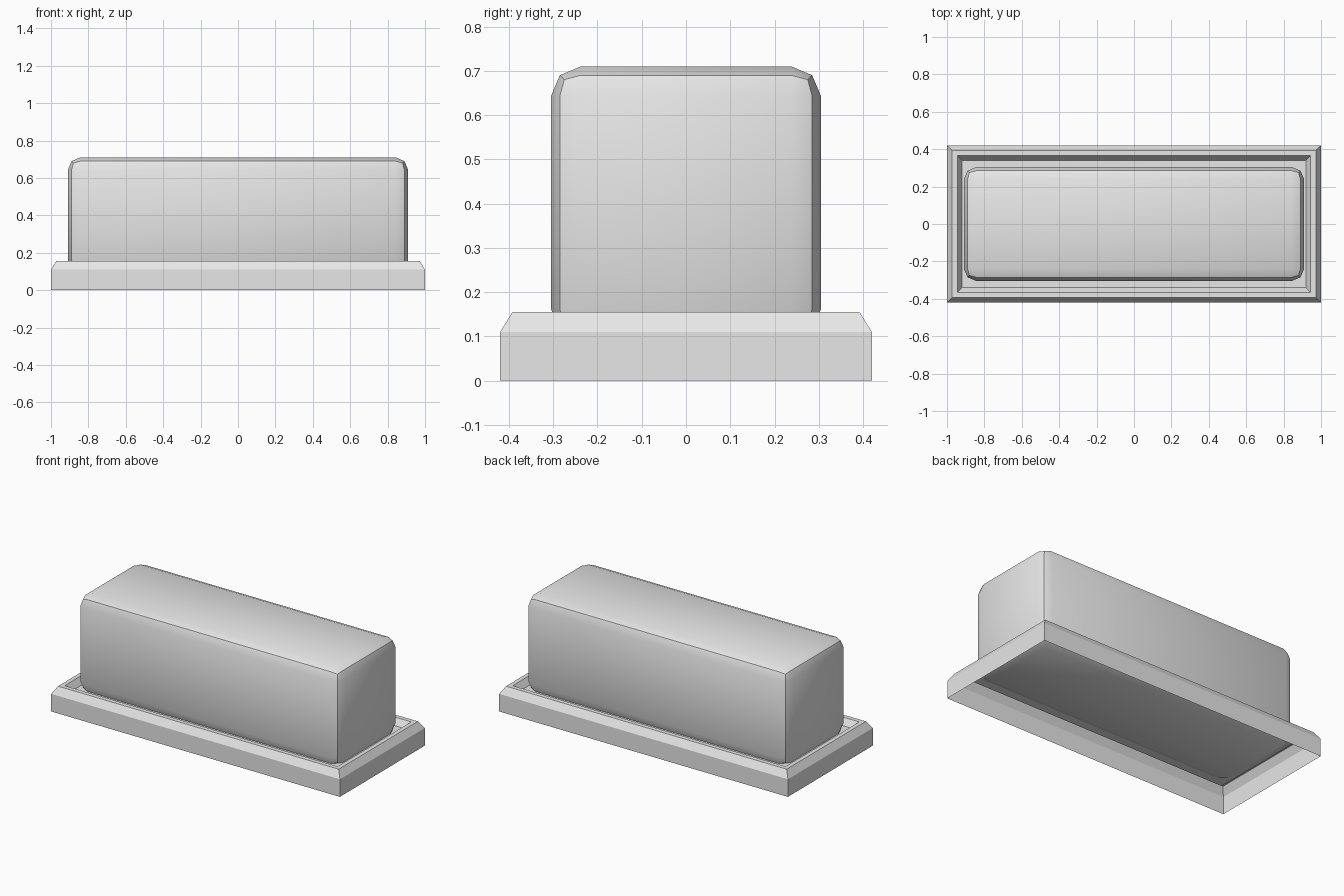
import bpy, bmesh, math
from mathutils import Vector

cube = bpy.data.objects.get("Cube")
if cube:
    bpy.data.objects.remove(cube, do_unlink=True)

# One pale grey for the whole dish
grey = bpy.data.materials.new("pale_grey")
grey.use_nodes = True
grey.diffuse_color = (0.8, 0.8, 0.8, 1)
grey.node_tree.nodes["Principled BSDF"].inputs["Base Color"].default_value = (0.8, 0.8, 0.8, 1)


def finish(name, bm):
    """Turn the bmesh into a named object, smooth except at sharp edges."""
    mesh = bpy.data.meshes.new(name)
    bm.to_mesh(mesh)
    bm.free()
    mesh.materials.append(grey)
    obj = bpy.data.objects.new(name, mesh)
    bpy.context.collection.objects.link(obj)
    bpy.ops.object.select_all(action='DESELECT')
    obj.select_set(True)
    bpy.context.view_layer.objects.active = obj
    bpy.ops.object.shade_smooth_by_angle(angle=math.radians(30))
    return obj


# Tray: thin sheet with an open underside, raised rim and sunken floor
bm = bmesh.new()
profile = [(0, 0), (0, 0.11), (0.028, 0.155), (0.055, 0.155), (0.08, 0.115)]
rings = []
for inset, z in profile:
    x, y = 1 - inset, 0.42 - inset
    rings.append([bm.verts.new((sx * x, sy * y, z))
                  for sx, sy in ((-1, -1), (1, -1), (1, 1), (-1, 1))])
for low, high in zip(rings, rings[1:]):
    for i in range(4):
        j = (i + 1) % 4
        bm.faces.new((low[i], low[j], high[j], high[i]))
bm.faces.new(rings[-1])
finish("tray", bm)

# Lid: box whose flat faces slope gently inward to softened edges and corners
half = Vector((0.91, 0.305, 0.3075))
centre = Vector((0, 0, 0.4025))
bm = bmesh.new()
bmesh.ops.create_cube(bm, size=2)
bmesh.ops.subdivide_edges(bm, edges=bm.edges[:], cuts=2, use_grid_fill=True)
pull_in = {1: 0, 2: 0.02, 3: 0.03}   # face, edge and corner points
for v in bm.verts:
    outer = [abs(c) > 0.9 for c in v.co]
    shift = pull_in[sum(outer)]
    v.co = centre + Vector([math.copysign(h - (shift if out else 0.067), c)
                            for h, c, out in zip(half, v.co, outer)])
bmesh.ops.recalc_face_normals(bm, faces=bm.faces[:])
finish("lid", bm)
